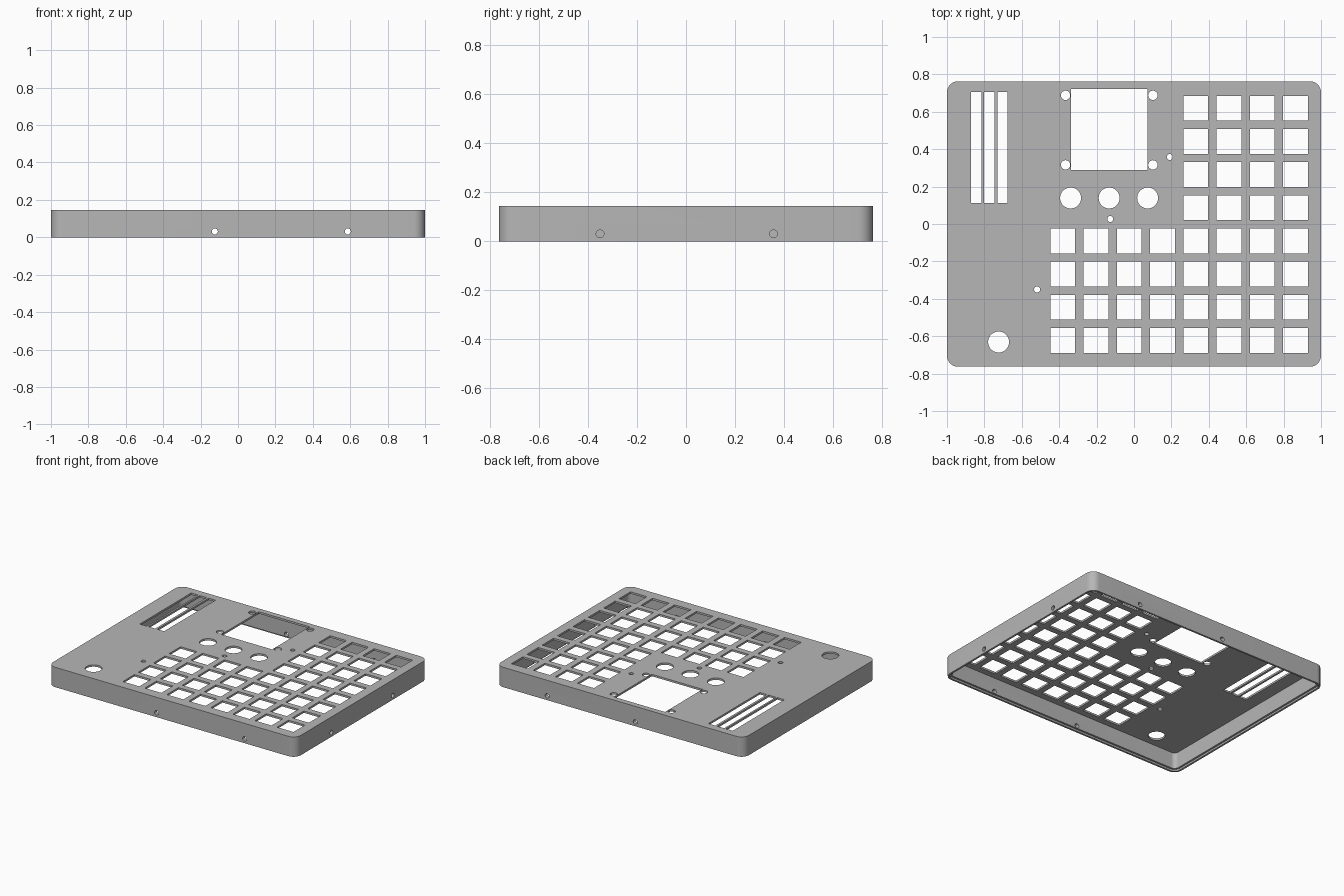
import bpy, bmesh, math
from mathutils import Matrix, Vector

cube = bpy.data.objects.get("Cube")
if cube:
    bpy.data.objects.remove(cube, do_unlink=True)

HALF_X, HALF_Y, HEIGHT = 1.0, 0.763, 0.145
RADIUS, WALL, PLATE, LIP = 0.06, 0.028, 0.014, 0.013

grey = bpy.data.materials.new("light grey")
grey.use_nodes = True
grey.diffuse_color = (0.47, 0.47, 0.47, 1)
grey.node_tree.nodes["Principled BSDF"].inputs["Base Color"].default_value = grey.diffuse_color


def make_object(name, bm):
    bmesh.ops.recalc_face_normals(bm, faces=bm.faces)
    mesh = bpy.data.meshes.new(name)
    bm.to_mesh(mesh)
    bm.free()
    mesh.materials.append(grey)
    obj = bpy.data.objects.new(name, mesh)
    bpy.context.collection.objects.link(obj)
    return obj


def rounded_loop(bm, inset, z, steps=10):
    """Ring of vertices around a rounded rectangle."""
    r = RADIUS - inset
    cx, cy = HALF_X - RADIUS, HALF_Y - RADIUS
    ring = []
    for quarter, (sx, sy) in enumerate([(1, 1), (-1, 1), (-1, -1), (1, -1)]):
        for i in range(steps + 1):
            a = (quarter + i / steps) * math.pi / 2
            ring.append(bm.verts.new((sx * cx + r * math.cos(a), sy * cy + r * math.sin(a), z)))
    return ring


# Open-bottomed shell with a stepped lip for a base plate
bm = bmesh.new()
sections = [(0, HEIGHT), (0, 0), (WALL / 2, 0), (WALL / 2, LIP),
            (WALL, LIP), (WALL, HEIGHT - PLATE)]
rings = [rounded_loop(bm, inset, z) for inset, z in sections]
for a, b in zip(rings, rings[1:]):
    for i in range(len(a)):
        j = (i + 1) % len(a)
        bm.faces.new((a[i], a[j], b[j], b[i]))
bm.faces.new(rings[0])
bm.faces.new(rings[-1])
case = make_object("enclosure_shell", bm)

# All openings gathered in one cutter
cut = bmesh.new()


def box_hole(x, y, w, d):
    m = Matrix.Translation((x, y, HEIGHT)) @ Matrix.Diagonal((w, d, 0.08, 1))
    bmesh.ops.create_cube(cut, size=1, matrix=m)


def round_hole(location, r, axis="Z"):
    m = Matrix.Translation(Vector(location))
    if axis != "Z":
        m = m @ Matrix.Rotation(math.pi / 2, 4, "Y" if axis == "X" else "X")
    bmesh.ops.create_cone(cut, cap_ends=True, segments=32, radius1=r, radius2=r,
                          depth=0.08, matrix=m)


# Key openings: full rows in front, half rows behind
for row in range(8):
    for col in range(4 if row < 4 else 0, 8):
        box_hole(-0.381 + 0.1778 * col, 0.619 - 0.1773 * row, 0.133, 0.133)

# Slider slots
for x in (-0.844, -0.775, -0.703):
    box_hole(x, 0.409, 0.056, 0.594)

# Display window and its corner screw holes
box_hole(-0.1315, 0.5055, 0.409, 0.433)
for x in (-0.366, 0.101):
    for y in (0.688, 0.316):
        round_hole((x, y, HEIGHT), 0.025)

# Knob holes
for x, y in [(-0.339, 0.139), (-0.133, 0.139), (0.073, 0.139), (-0.724, -0.631)]:
    round_hole((x, y, HEIGHT), 0.056)

# Small plate screw holes
for x, y in [(0.191, 0.358), (-0.127, 0.027), (-0.518, -0.35)]:
    round_hole((x, y, HEIGHT), 0.016)

# Side wall screw holes
for x in (-0.124, 0.587):
    for side in (-1, 1):
        round_hole((x, side * HALF_Y, 0.031), 0.016, "Y")
for y in (-0.351, 0.357):
    round_hole((HALF_X, y, 0.031), 0.016, "X")

cutter = make_object("opening_cutter", cut)
cutter.hide_render = True

# Cut the openings, then drop the cutter
mod = case.modifiers.new("openings", "BOOLEAN")
mod.operation = "DIFFERENCE"
mod.solver = "EXACT"
mod.object = cutter
bpy.ops.object.select_all(action="DESELECT")
case.select_set(True)
bpy.context.view_layer.objects.active = case
bpy.ops.object.modifier_apply(modifier=mod.name)
bpy.data.objects.remove(cutter, do_unlink=True)
bpy.ops.object.shade_smooth_by_angle(angle=math.radians(30))
